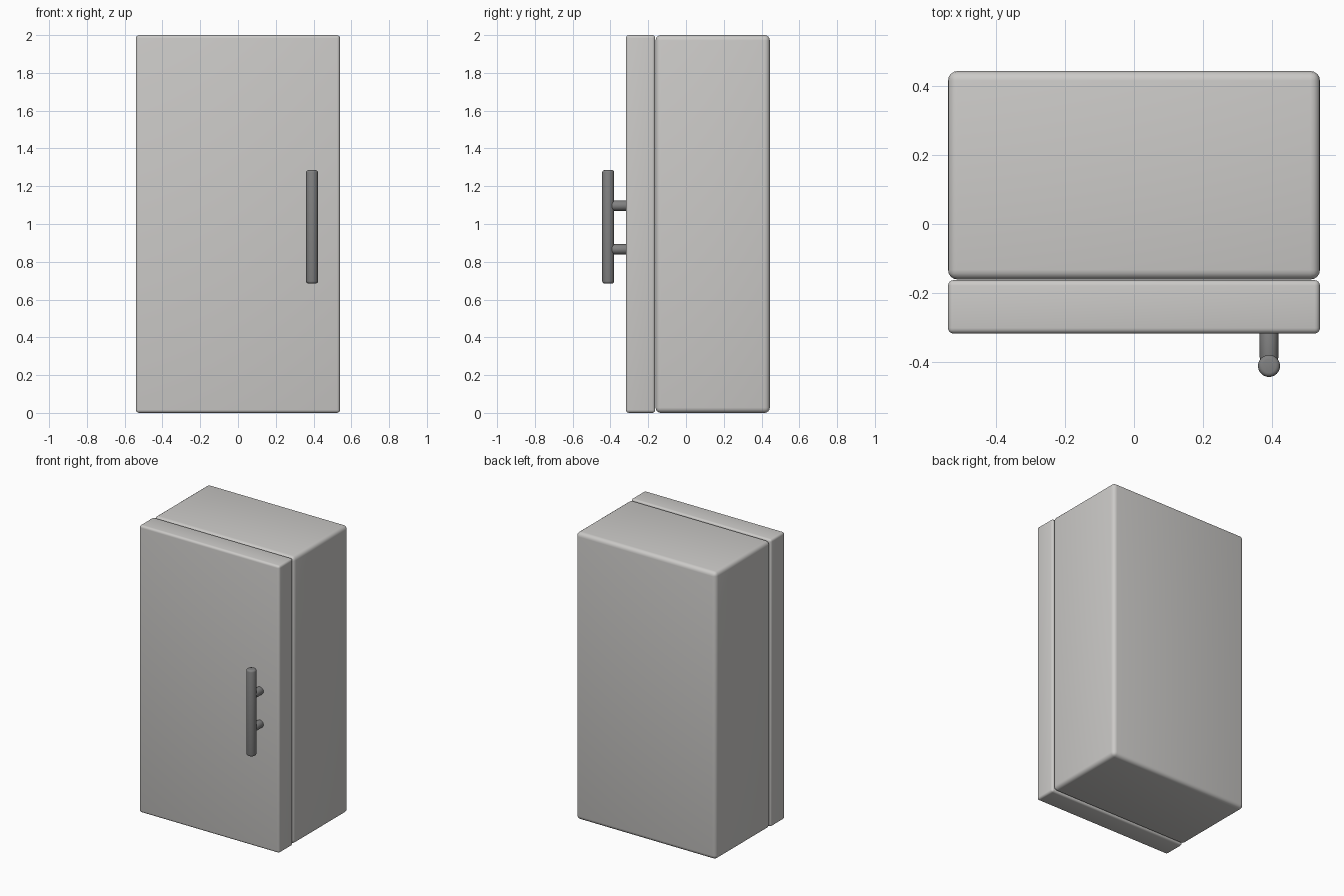
import bpy
import math

if "Cube" in bpy.data.objects:
    bpy.data.objects.remove(bpy.data.objects["Cube"])


def material(name, rgb):
    m = bpy.data.materials.new(name)
    m.diffuse_color = (*rgb, 1.0)
    m.use_nodes = True
    m.node_tree.nodes["Principled BSDF"].inputs["Base Color"].default_value = m.diffuse_color
    return m


shell = material("light warm grey", (0.60, 0.59, 0.575))
metal = material("dark grey metal", (0.22, 0.22, 0.22))


def finish(obj, name, mat, width, segments):
    """Name, colour, round the edges and smooth a part."""
    obj.name = name
    obj.data.materials.append(mat)
    bpy.ops.object.transform_apply(location=False, rotation=True, scale=True)
    bev = obj.modifiers.new("rounded_edges", 'BEVEL')
    bev.width = width
    bev.segments = segments
    bev.limit_method = 'ANGLE'
    bev.angle_limit = math.radians(40)
    bpy.ops.object.modifier_apply(modifier=bev.name)
    bpy.ops.object.shade_smooth_by_angle(angle=math.radians(35))


def box(name, lo, hi, mat, width):
    centre = [(a + b) / 2 for a, b in zip(lo, hi)]
    bpy.ops.mesh.primitive_cube_add(size=1, location=centre)
    obj = bpy.context.object
    obj.scale = [b - a for a, b in zip(lo, hi)]
    finish(obj, name, mat, width, 4)


def rod(name, centre, radius, length, mat, width, rot=(0, 0, 0)):
    bpy.ops.mesh.primitive_cylinder_add(vertices=32, radius=radius, depth=length,
                                        location=centre, rotation=rot)
    finish(bpy.context.object, name, mat, width, 3)


# Cabinet and full-height door
box("cabinet_body", (-0.54, -0.161, 0), (0.54, 0.444, 2), shell, 0.028)
box("door", (-0.54, -0.318, 0), (0.54, -0.163, 2), shell, 0.016)

# Door handle: vertical bar on two standoffs
rod("handle_bar", (0.392, -0.412, 0.985), 0.032, 0.6, metal, 0.012)
for i, z in enumerate((0.866, 1.097)):
    rod(f"handle_standoff_{i + 1}", (0.392, -0.35, z), 0.027, 0.10, metal, 0.012,
        (math.pi / 2, 0, 0))
